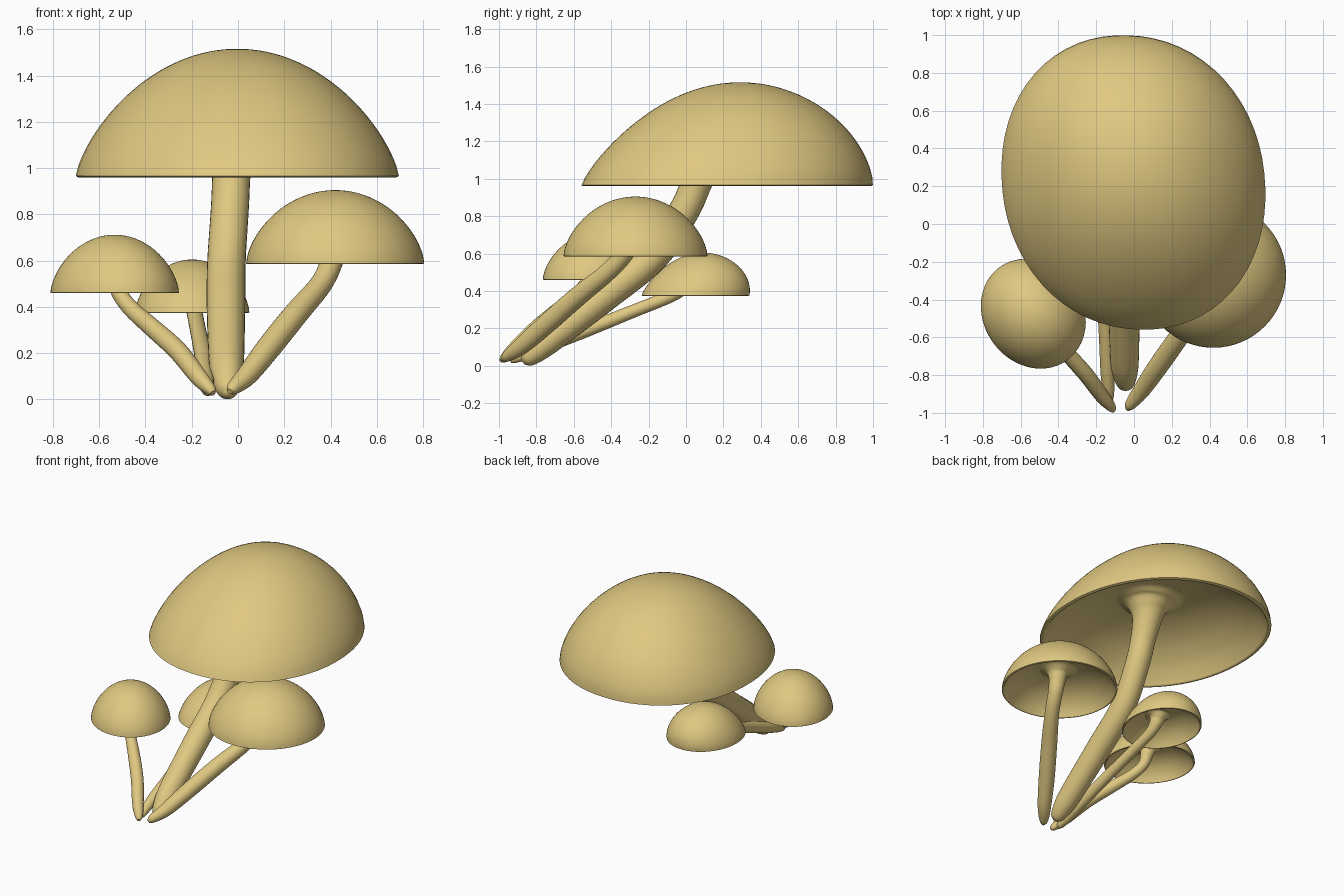
import bpy, bmesh, math
from mathutils import Vector

if "Cube" in bpy.data.objects:
    bpy.data.objects.remove(bpy.data.objects["Cube"], do_unlink=True)

# One tan colour for the whole cluster
tan = bpy.data.materials.new("mushroom tan")
tan.use_nodes = True
colour = (0.74, 0.58, 0.22, 1.0)
tan.diffuse_color = colour
bsdf = tan.node_tree.nodes["Principled BSDF"]
bsdf.inputs["Base Color"].default_value = colour
bsdf.inputs["Roughness"].default_value = 0.8


def smooth_points(points, steps):
    """Catmull-Rom curve through points of any dimension."""
    pts = [Vector(p) for p in points]
    pts = [pts[0] * 2 - pts[1]] + pts + [pts[-1] * 2 - pts[-2]]
    out = []
    for a, b, c, d in zip(pts, pts[1:], pts[2:], pts[3:]):
        for i in range(steps):
            t = i / steps
            out.append((b * 2 + (c - a) * t + (a * 2 - b * 5 + c * 4 - d) * t * t
                        + (b * 3 - a - c * 3 + d) * t ** 3) / 2)
    out.append(pts[-2])
    return out


def skin_rings(name, rings, first, last):
    """Join rings of positions into a tube closed by a point at each end."""
    bm = bmesh.new()
    loops = [[bm.verts.new(p) for p in ring] for ring in rings]
    n = len(loops[0])
    for lower, upper in zip(loops, loops[1:]):
        for i in range(n):
            j = (i + 1) % n
            bm.faces.new((lower[i], lower[j], upper[j], upper[i]))
    for loop, tip in ((loops[0], first), (loops[-1], last)):
        centre = bm.verts.new(tip)
        for i in range(n):
            bm.faces.new((loop[i], loop[(i + 1) % n], centre))
    bmesh.ops.recalc_face_normals(bm, faces=bm.faces)
    mesh = bpy.data.meshes.new(name)
    bm.to_mesh(mesh)
    bm.free()
    mesh.materials.append(tan)
    mesh.shade_smooth()
    mesh.set_sharp_from_angle(angle=math.radians(50))
    bpy.context.collection.objects.link(bpy.data.objects.new(name, mesh))


# Hollow underside from the rim lip inwards, as (radius, height) fractions
HOLLOW = [(0.985, -0.01), (0.965, -0.005), (0.94, 0.045), (0.85, 0.19),
          (0.68, 0.36), (0.45, 0.48), (0.2, 0.53)]


def dome(fullness, steps=26):
    """Rounded cap section from apex to rim; higher fullness is rounder."""
    heights = [1 - (i / steps) ** 2 for i in range(1, steps + 1)]
    return [(math.sqrt(1 - h ** fullness), h) for h in heights]


def cap(name, centre, radii, height, fullness, lean=0, skew=0.0, power=2.0, sides=64):
    section = dome(fullness) + [tuple(p) for p in smooth_points(HOLLOW, 3)]

    def place(x, y, h):
        # The dome leans back from the rim centre as it rises
        shift = lean * math.sin(max(h, 0) * math.pi / 2)
        return Vector((centre[0] + x - skew * y,
                       centre[1] + y - skew * x + shift,
                       centre[2] + h * height))

    def outline(a, scale):
        c, s = math.cos(a), math.sin(a)
        k = scale / (abs(c) ** power + abs(s) ** power) ** (1 / power)
        return c * k * radii[0], s * k * radii[1]

    angles = [2 * math.pi * i / sides for i in range(sides)]
    rings = [[place(*outline(a, r), h) for a in angles] for r, h in section]
    skin_rings(name, rings, place(0, 0, 1), place(0, 0, 0.535))


def stem(name, path, sides=28):
    """Sweep a round section along (x, y, z, radius) points."""
    pts = smooth_points(path, 6)
    rings = []
    for i, p in enumerate(pts):
        before, after = pts[max(i - 1, 0)], pts[min(i + 1, len(pts) - 1)]
        along = (after.xyz - before.xyz).normalized()
        u = Vector((1, 0, 0))
        u = (u - along * u.dot(along)).normalized()
        v = along.cross(u)
        rings.append([p.xyz + (u * math.cos(a) + v * math.sin(a)) * p.w
                      for a in (2 * math.pi * k / sides for k in range(sides))])
    skin_rings(name, rings, pts[0].xyz, pts[-1].xyz)


# Tall central mushroom
cap("large_cap", (-0.003, 0.22, 0.966), (0.698, 0.779), 0.55, 1.38,
    lean=0.07, skew=0.035, power=2.1)
stem("large_stem", [
    (-0.045, -0.872, 0.018, 0.015), (-0.045, -0.85, 0.037, 0.045),
    (-0.047, -0.79, 0.09, 0.066), (-0.05, -0.7, 0.165, 0.076),
    (-0.052, -0.42, 0.385, 0.083), (-0.05, -0.17, 0.59, 0.083),
    (-0.035, -0.01, 0.83, 0.082), (-0.028, 0.06, 0.99, 0.084),
    (-0.02, 0.11, 1.12, 0.1), (-0.015, 0.125, 1.19, 0.13),
    (-0.015, 0.128, 1.23, 0.18), (-0.015, 0.128, 1.25, 0.25)])

# Mushroom on the model's left
cap("left_cap", (0.42, -0.27, 0.588), (0.385, 0.385), 0.317, 1.6)
stem("left_stem", [
    (-0.035, -0.982, 0.035, 0.012), (-0.018, -0.955, 0.052, 0.03),
    (0.04, -0.88, 0.105, 0.045), (0.13, -0.75, 0.22, 0.053),
    (0.25, -0.58, 0.37, 0.053), (0.36, -0.42, 0.5, 0.048),
    (0.405, -0.33, 0.6, 0.05), (0.415, -0.3, 0.68, 0.057),
    (0.418, -0.293, 0.725, 0.075), (0.418, -0.292, 0.75, 0.13)])

# Mushroom on the model's right
cap("right_cap", (-0.533, -0.475, 0.462), (0.277, 0.29), 0.25, 1.6, skew=0.07)
stem("right_stem", [
    (-0.108, -0.99, 0.027, 0.012), (-0.122, -0.968, 0.045, 0.026),
    (-0.17, -0.91, 0.097, 0.038), (-0.26, -0.79, 0.21, 0.042),
    (-0.37, -0.67, 0.31, 0.04), (-0.46, -0.58, 0.39, 0.036),
    (-0.512, -0.52, 0.46, 0.035), (-0.525, -0.495, 0.53, 0.043),
    (-0.53, -0.49, 0.57, 0.055), (-0.53, -0.49, 0.59, 0.09)])

# Low mushroom at the back
cap("back_cap", (-0.198, 0.051, 0.377), (0.247, 0.288), 0.228, 1.6, lean=0.04)
stem("back_stem", [
    (-0.13, -0.94, 0.027, 0.012), (-0.132, -0.91, 0.042, 0.026),
    (-0.14, -0.8, 0.087, 0.036), (-0.15, -0.55, 0.185, 0.038),
    (-0.17, -0.3, 0.285, 0.035), (-0.187, -0.08, 0.375, 0.035),
    (-0.192, -0.01, 0.43, 0.042), (-0.195, 0.01, 0.47, 0.055),
    (-0.195, 0.012, 0.492, 0.09)])
